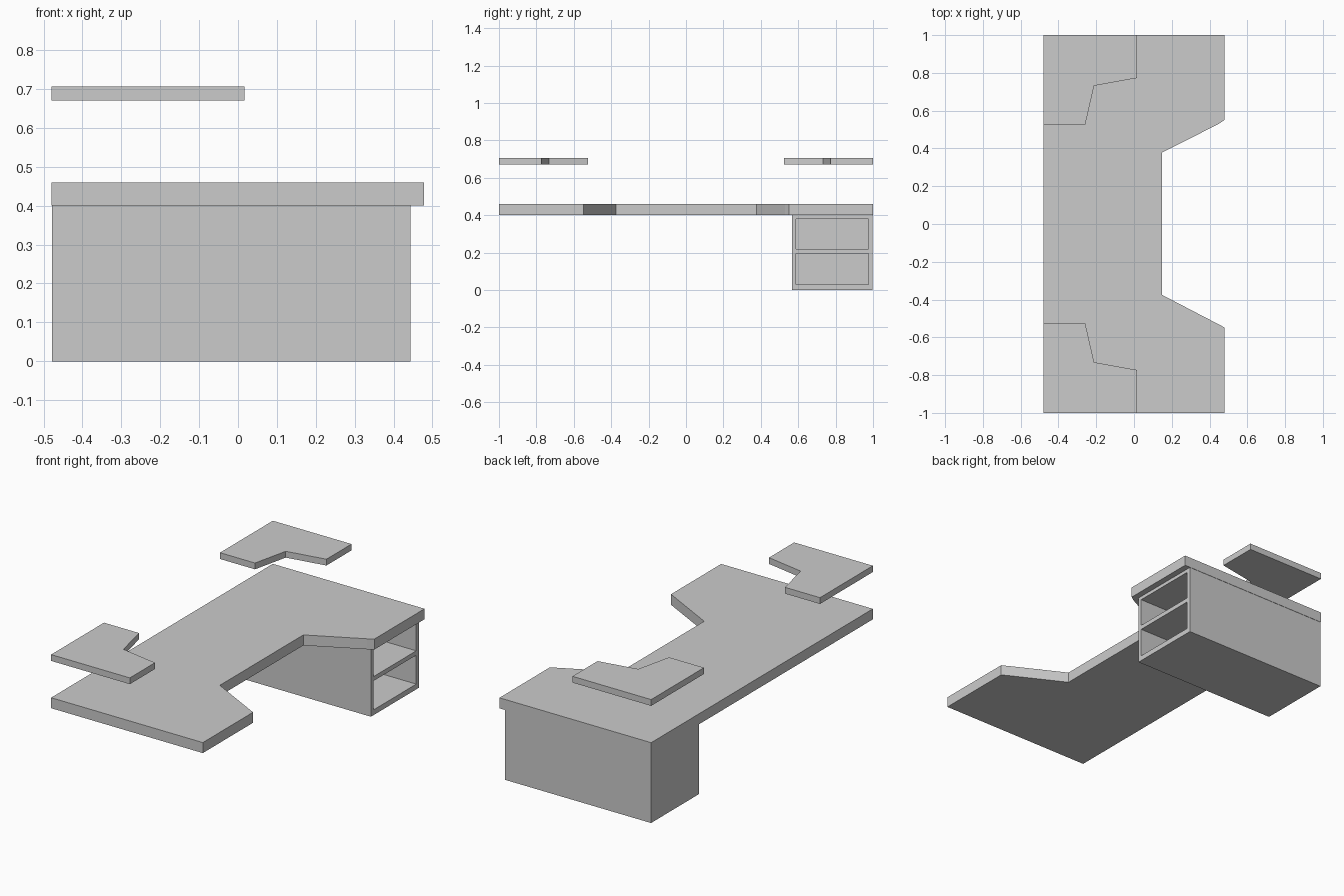
import bpy, bmesh

if "Cube" in bpy.data.objects:
    bpy.data.objects.remove(bpy.data.objects["Cube"])


def slab(name, outline, z0, z1):
    """Extrude a flat outline upward from z0 to z1."""
    bm = bmesh.new()
    face = bm.faces.new([bm.verts.new((x, y, z0)) for x, y in outline])
    top = bmesh.ops.extrude_face_region(bm, geom=[face])
    verts = [g for g in top["geom"] if isinstance(g, bmesh.types.BMVert)]
    bmesh.ops.translate(bm, verts=verts, vec=(0, 0, z1 - z0))
    bmesh.ops.recalc_face_normals(bm, faces=bm.faces)
    mesh = bpy.data.meshes.new(name)
    bm.to_mesh(mesh)
    bm.free()
    obj = bpy.data.objects.new(name, mesh)
    bpy.context.collection.objects.link(obj)
    return obj


def box(name, x0, x1, y0, y1, z0, z1):
    return slab(name, [(x0, y0), (x1, y0), (x1, y1), (x0, y1)], z0, z1)


# Desktop with a cut-away seating side
slab("desktop", [(-0.48, -1), (0.478, -1), (0.478, -0.547), (0.148, -0.375),
                 (0.148, 0.378), (0.445, 0.528), (0.478, 0.55), (0.478, 1),
                 (-0.48, 1)], 0.4, 0.46)

# Raised corner shelves, mirrored across the desk
corner = [(-0.48, 1), (0.017, 1), (0.017, 0.773), (-0.211, 0.732),
          (-0.259, 0.523), (-0.48, 0.523)]
for name, side in (("left_shelf", -1), ("right_shelf", 1)):
    slab(name, [(x, y * side) for x, y in corner], 0.67, 0.706)

# Cabinet under one end, with two open compartments
cabinet = box("cabinet", -0.478, 0.443, 0.566, 0.998, 0, 0.4)
for i, (z0, z1) in enumerate(((0.03, 0.195), (0.22, 0.38))):
    cutter = box(f"compartment_cutter_{i + 1}", -0.455, 0.5, 0.588, 0.975, z0, z1)
    cutter.hide_render = True
    cutter.hide_viewport = True
    cut = cabinet.modifiers.new(f"compartment_{i + 1}", 'BOOLEAN')
    cut.operation = 'DIFFERENCE'
    cut.solver = 'EXACT'
    cut.object = cutter
